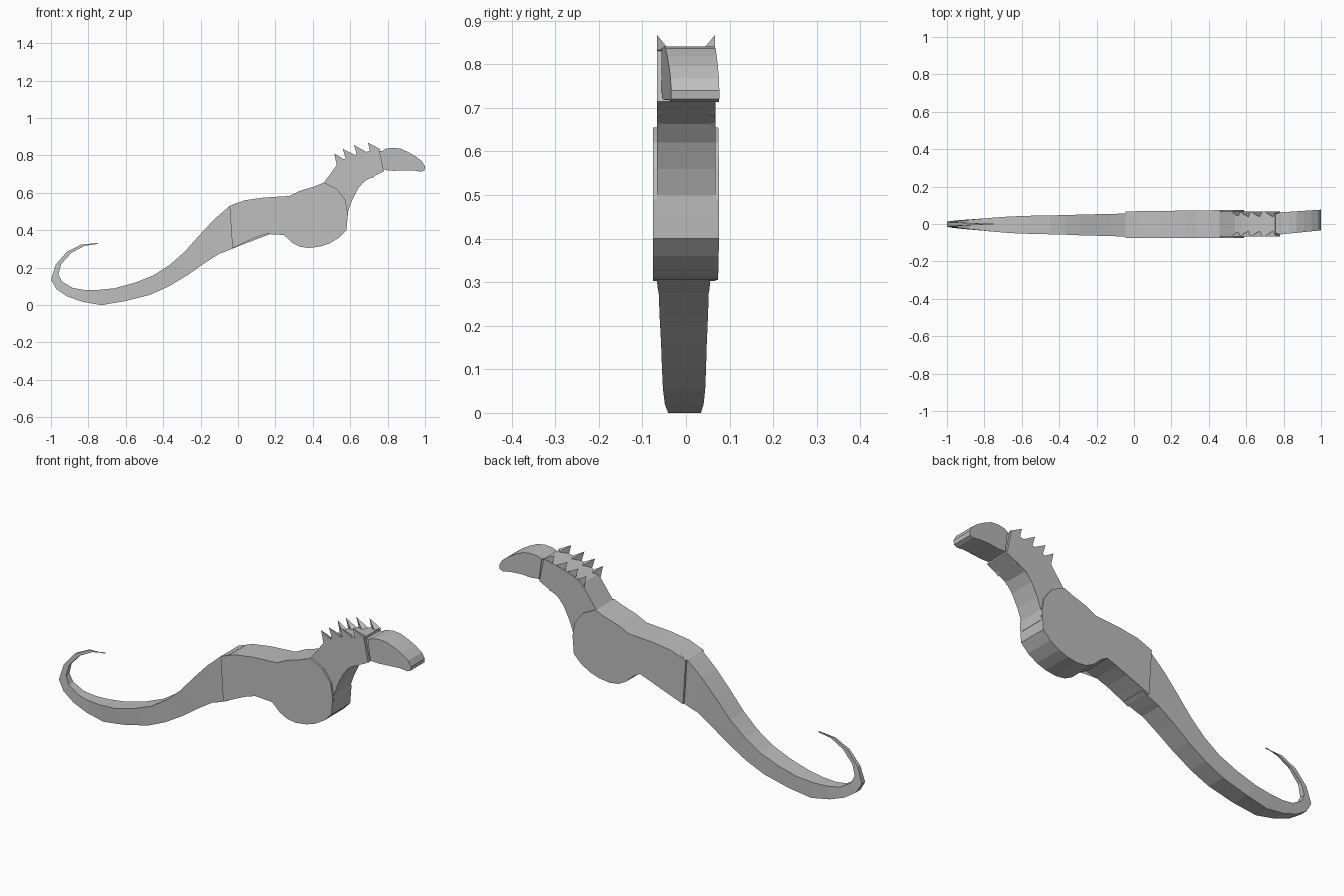
import bpy, bmesh

grey = bpy.data.materials.new("stone grey")
grey.diffuse_color = (0.52, 0.52, 0.52, 1)


def finish(name, bm):
    bmesh.ops.remove_doubles(bm, verts=bm.verts, dist=0.0002)
    bmesh.ops.recalc_face_normals(bm, faces=bm.faces)
    me = bpy.data.meshes.new(name)
    bm.to_mesh(me)
    bm.free()
    me.materials.append(grey)
    ob = bpy.data.objects.new(name, me)
    bpy.context.collection.objects.link(ob)
    return ob


def loft(name, stations):
    """Rectangular sections: top x, z, bottom x, z, near y, far y."""
    bm = bmesh.new()
    rings = []
    for xt, zt, xb, zb, y0, y1 in stations:
        rings.append([bm.verts.new(p) for p in
                      ((xt, y0, zt), (xt, y1, zt), (xb, y1, zb), (xb, y0, zb))])
    for a, b in zip(rings, rings[1:]):
        for i in range(4):
            j = (i + 1) % 4
            bm.faces.new((a[i], a[j], b[j], b[i]))
    bm.faces.new(rings[0])
    bm.faces.new(rings[-1])
    return finish(name, bm)


def slab(name, outline, near, far):
    """Side outline extruded between two y limits that vary along x."""
    bm = bmesh.new()
    a = [bm.verts.new((x, near(x), z)) for x, z in outline]
    b = [bm.verts.new((x, far(x), z)) for x, z in outline]
    caps = [bm.faces.new(a), bm.faces.new(b)]
    for i in range(len(a)):
        j = (i + 1) % len(a)
        bm.faces.new((a[i], a[j], b[j], b[i]))
    bmesh.ops.triangulate(bm, faces=caps)
    return finish(name, bm)


# Curled tail, thickening toward the body: top x, z, bottom x, z, half width
tail = [
    (-0.75, 0.332, -0.75, 0.327, 0.002), (-0.82, 0.317, -0.84, 0.323, 0.004),
    (-0.89, 0.28, -0.915, 0.285, 0.007), (-0.945, 0.22, -0.975, 0.215, 0.010),
    (-0.96, 0.165, -1.0, 0.135, 0.014), (-0.94, 0.125, -0.97, 0.085, 0.019),
    (-0.885, 0.092, -0.91, 0.045, 0.025), (-0.82, 0.081, -0.83, 0.017, 0.031),
    (-0.75, 0.081, -0.73, 0.0, 0.038), (-0.66, 0.09, -0.61, 0.02, 0.045),
    (-0.55, 0.12, -0.47, 0.055, 0.049), (-0.45, 0.16, -0.37, 0.10, 0.051),
    (-0.365, 0.215, -0.27, 0.16, 0.053), (-0.285, 0.285, -0.185, 0.22, 0.056),
    (-0.205, 0.375, -0.10, 0.275, 0.058), (-0.125, 0.46, -0.07, 0.285, 0.060),
    (-0.045, 0.53, -0.02, 0.305, 0.062), (0.0, 0.548, 0.0, 0.315, 0.063)]
loft("tail", [(a, b, c, d, -w * 1.08, w * 0.9) for a, b, c, d, w in tail])

# Body with the rounded chest
body = [(-0.045, 0.53), (0.035, 0.56), (0.14, 0.575), (0.275, 0.583),
        (0.33, 0.61), (0.41, 0.635), (0.46, 0.655), (0.53, 0.62), (0.575, 0.56),
        (0.587, 0.49), (0.58, 0.40), (0.54, 0.36), (0.49, 0.33), (0.44, 0.313),
        (0.38, 0.305), (0.33, 0.312), (0.29, 0.333), (0.245, 0.375),
        (0.21, 0.394), (0.15, 0.38), (0.09, 0.36), (0.025, 0.33), (-0.03, 0.303)]
slab("body", body, lambda x: -0.076, lambda x: 0.068 + 0.013 * x)

# Arched neck, rising out of the chest
neck = [(0.42, 0.55, 0.50, 0.42), (0.455, 0.65, 0.585, 0.45),
        (0.50, 0.71, 0.588, 0.50), (0.54, 0.765, 0.61, 0.56),
        (0.585, 0.79, 0.64, 0.62), (0.64, 0.808, 0.675, 0.663),
        (0.69, 0.82, 0.72, 0.685), (0.755, 0.835, 0.78, 0.715)]
loft("neck", [s + (-0.066, 0.068) for s in neck])

# Recessed joint between neck and head
loft("head_joint", [(0.74, 0.824, 0.76, 0.72, -0.05, 0.056),
                    (0.80, 0.826, 0.80, 0.73, -0.05, 0.058)])

# Beaked head, turned slightly sideways
head = [(0.772, 0.825), (0.79, 0.836), (0.83, 0.841), (0.87, 0.836),
        (0.91, 0.818), (0.95, 0.795), (0.985, 0.768), (1.0, 0.74), (0.997, 0.72),
        (0.98, 0.713), (0.94, 0.72), (0.88, 0.723), (0.83, 0.718), (0.785, 0.722)]
slab("head", head, lambda x: -0.056 + 0.10 * (x - 0.78),
     lambda x: 0.062 + 0.066 * (x - 0.78))


def spike(name, base, tip, side, size):
    """Three-sided thorn on one edge of the neck."""
    (bx, bz), (tx, tz) = base, tip
    bm = bmesh.new()
    pts = [(bx - size, side * 0.066, bz - size * 0.6),
           (bx + size, side * 0.066, bz + size * 0.2),
           (bx + size * 0.5, side * 0.034, bz), (tx, side * 0.067, tz)]
    v = [bm.verts.new(p) for p in pts]
    for f in ((0, 1, 2), (0, 1, 3), (1, 2, 3), (2, 0, 3)):
        bm.faces.new([v[i] for i in f])
    finish(name, bm)


# Paired crest spikes above and small throat barbs below
crest = [((0.555, 0.765), (0.515, 0.81)), ((0.605, 0.793), (0.56, 0.836)),
         ((0.665, 0.81), (0.62, 0.856)), ((0.735, 0.828), (0.695, 0.868))]
barbs = [((0.69, 0.685), (0.668, 0.652)), ((0.735, 0.70), (0.715, 0.676))]
for side, label in ((-1, "near"), (1, "far")):
    for i, (b, t) in enumerate(crest):
        spike(f"crest_spike_{label}_{i + 1}", b, t, side, 0.027)
    for i, (b, t) in enumerate(barbs):
        spike(f"throat_barb_{label}_{i + 1}", b, t, side, 0.012)
